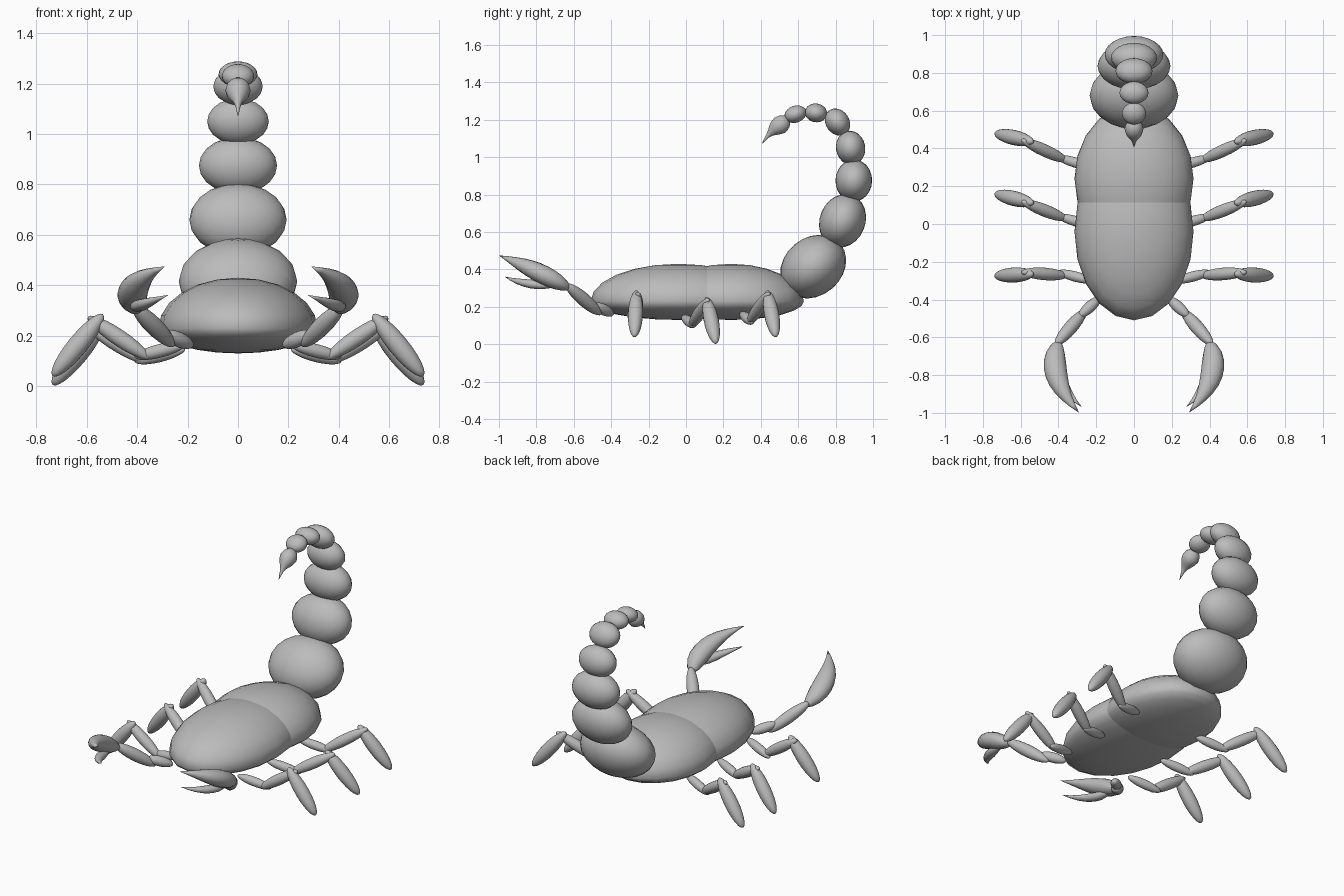
import bpy, bmesh, math
from mathutils import Vector

if "Cube" in bpy.data.objects:
    bpy.data.objects.remove(bpy.data.objects["Cube"], do_unlink=True)

shell = bpy.data.materials.new("shell_grey")
shell.use_nodes = True
colour = (0.5, 0.5, 0.5, 1)
shell.diffuse_color = colour
shell.node_tree.nodes["Principled BSDF"].inputs["Base Color"].default_value = colour


def finish(name, bm):
    bmesh.ops.recalc_face_normals(bm, faces=bm.faces)
    for f in bm.faces:
        f.smooth = True
    mesh = bpy.data.meshes.new(name)
    bm.to_mesh(mesh)
    bm.free()
    mesh.materials.append(shell)
    obj = bpy.data.objects.new(name, mesh)
    bpy.context.collection.objects.link(obj)
    return obj


def ellipsoid(name, centre, radii, tilt=0, belly=None):
    """Ellipsoid tilted about x; belly gives a flatter lower radius."""
    bm = bmesh.new()
    bmesh.ops.create_uvsphere(bm, u_segments=20, v_segments=12, radius=1)
    for v in bm.verts:
        low = belly is not None and v.co.z < 0
        v.co = Vector((v.co.x * radii[0], v.co.y * radii[1],
                       v.co.z * (belly if low else radii[2])))
    obj = finish(name, bm)
    obj.location = centre
    obj.rotation_euler.x = math.radians(tilt)
    return obj


def limb(name, a, b, r):
    """Slim ellipsoid stretched between two points."""
    a, b = Vector(a), Vector(b)
    obj = ellipsoid(name, (a + b) / 2, (r, r, (b - a).length / 2))
    obj.rotation_euler = (b - a).to_track_quat('Z', 'Y').to_euler()
    return obj


def horn(name, p0, p1, p2, radii, flat=1, sides=14):
    """Curved tapering form swept along a quadratic curve."""
    p0, p1, p2 = Vector(p0), Vector(p1), Vector(p2)
    bm = bmesh.new()
    rings = []
    for i, r in enumerate(radii):
        t = (i + 1) / (len(radii) + 1)
        mid = p0 * (1 - t) ** 2 + p1 * 2 * t * (1 - t) + p2 * t * t
        along = ((p1 - p0) * (1 - t) + (p2 - p1) * t).normalized()
        side = along.cross(Vector((0, 0, 1))).normalized()
        up = side.cross(along)
        ring = []
        for k in range(sides):
            ang = math.tau * k / sides
            ring.append(bm.verts.new(mid + side * r * math.cos(ang)
                                     + up * r * flat * math.sin(ang)))
        rings.append(ring)
    start, tip = bm.verts.new(p0), bm.verts.new(p2)
    for k in range(sides):
        n = (k + 1) % sides
        for lo, hi in zip(rings, rings[1:]):
            bm.faces.new((lo[k], lo[n], hi[n], hi[k]))
        bm.faces.new((start, rings[0][n], rings[0][k]))
        bm.faces.new((tip, rings[-1][k], rings[-1][n]))
    return finish(name, bm)


# Body: two overlapping shells with flattened undersides
ellipsoid("front_body", (0, -0.04, 0.23), (0.315, 0.47, 0.2), belly=0.1)
ellipsoid("rear_body", (0, 0.24, 0.23), (0.315, 0.39, 0.2), belly=0.1)

# Tail: y, z, half width, half length, half thickness, tilt
tail = [
    (0.68, 0.415, 0.235, 0.19, 0.155, 40),
    (0.837, 0.66, 0.193, 0.147, 0.122, 68),
    (0.897, 0.875, 0.155, 0.113, 0.098, 88),
    (0.88, 1.05, 0.122, 0.092, 0.078, 100),
    (0.81, 1.188, 0.098, 0.077, 0.063, 125),
    (0.695, 1.237, 0.077, 0.06, 0.05, 170),
    (0.585, 1.23, 0.064, 0.06, 0.045, 200),
]
for i, (y, z, w, length, thick, tilt) in enumerate(tail):
    ellipsoid(f"tail_segment_{i + 1}", (0, y, z), (w, length, thick), tilt)
horn("tail_sting", (0, 0.56, 1.2), (0, 0.47, 1.17), (0, 0.405, 1.07),
     [0.034, 0.046, 0.05, 0.045, 0.034, 0.019, 0.01, 0.006])

# Legs: y at body, hip, knee, foot, and height offset
legs = {
    "front": (-0.29, -0.262, -0.255, -0.275, 0),
    "middle": (0.0, 0.035, 0.12, 0.16, -0.035),
    "rear": (0.31, 0.345, 0.445, 0.48, 0),
}
for side, s in (("left", 1), ("right", -1)):
    for pos, (y0, y1, y2, y3, dz) in legs.items():
        name = f"{side}_{pos}_leg"
        limb(name + "_hip", (s * 0.21, y0 - 0.015, 0.165 + dz / 2),
             (s * 0.41, y1 + 0.01, 0.115 + dz / 2), 0.027)
        limb(name + "_upper", (s * 0.35, y1 - 0.012, 0.11 + dz / 2),
             (s * 0.595, y2, 0.275 + dz), 0.033)
        limb(name + "_lower", (s * 0.535, y2 - 0.01, 0.285 + dz),
             (s * 0.735, y3, 0.04 + dz), 0.04)

    # Pincer arm and claw
    limb(f"{side}_pincer_base", (s * 0.18, -0.39, 0.16),
         (s * 0.29, -0.49, 0.21), 0.03)
    limb(f"{side}_pincer_arm", (s * 0.255, -0.455, 0.16),
         (s * 0.415, -0.64, 0.32), 0.036)
    horn(f"{side}_claw", (s * 0.39, -0.61, 0.29), (s * 0.48, -0.795, 0.3975),
         (s * 0.29, -1.0, 0.475),
         [0.034, 0.05, 0.058, 0.06, 0.058, 0.052, 0.042, 0.029, 0.015], 0.85)
    horn(f"{side}_claw_finger", (s * 0.41, -0.68, 0.315),
         (s * 0.41, -0.86, 0.31), (s * 0.275, -0.97, 0.362),
         [0.02, 0.029, 0.03, 0.026, 0.019, 0.01], 0.8)
